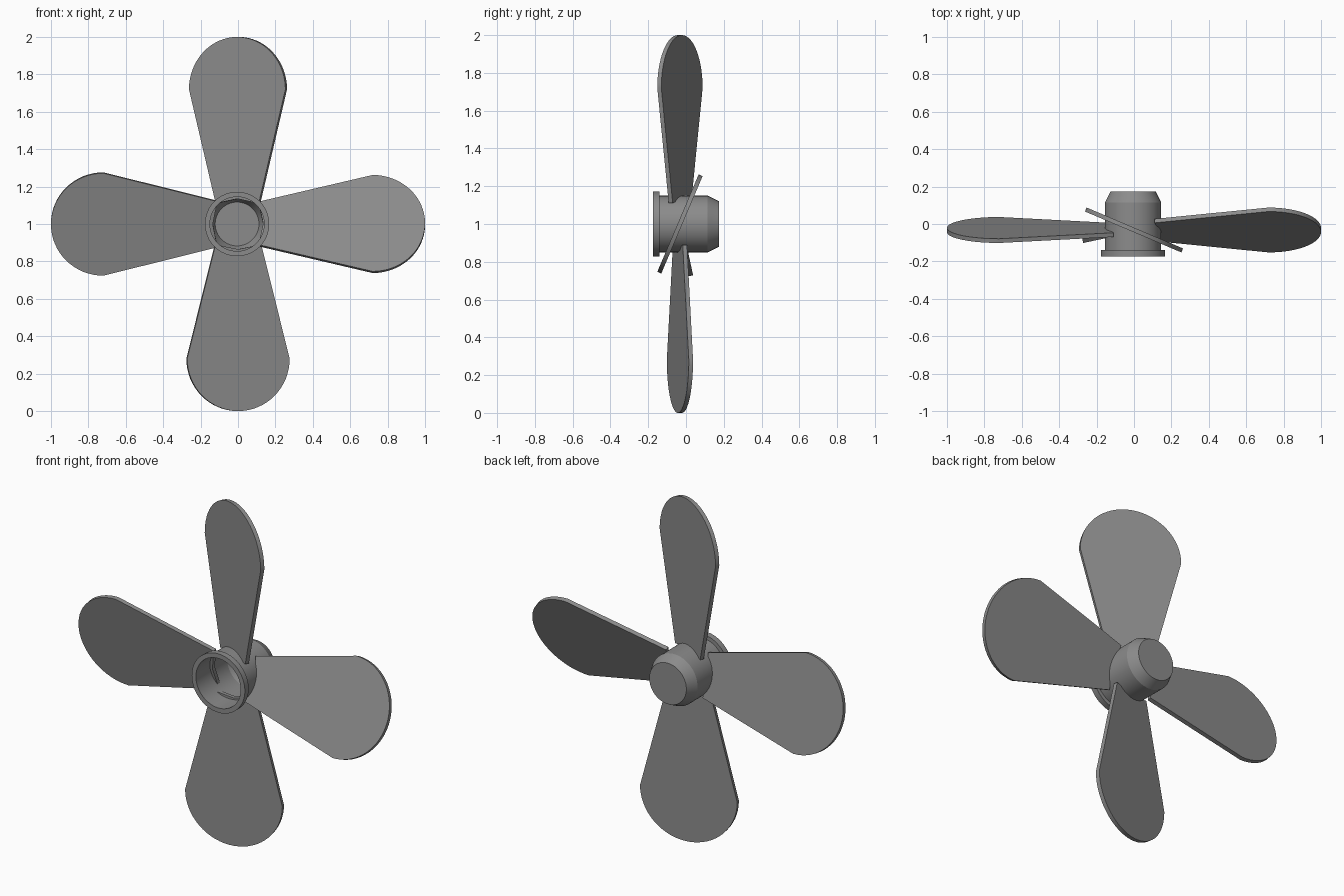
import bpy, bmesh, math
from mathutils import Matrix, Vector

cube = bpy.data.objects.get("Cube")
if cube:
    bpy.data.objects.remove(cube, do_unlink=True)

# One grey metal for every part
grey = bpy.data.materials.new("grey_metal")
grey.use_nodes = True
grey.diffuse_color = (0.26, 0.26, 0.26, 1)
grey.node_tree.nodes["Principled BSDF"].inputs["Base Color"].default_value = grey.diffuse_color


def finish(bm, name):
    bmesh.ops.recalc_face_normals(bm, faces=bm.faces)
    mesh = bpy.data.meshes.new(name)
    bm.to_mesh(mesh)
    bm.free()
    mesh.materials.append(grey)
    obj = bpy.data.objects.new(name, mesh)
    bpy.context.collection.objects.link(obj)
    bpy.ops.object.select_all(action='DESELECT')
    obj.select_set(True)
    bpy.context.view_layer.objects.active = obj
    bpy.ops.object.shade_smooth_by_angle(angle=math.radians(25))
    return obj


# Hollow hub with front collar and tapered closed back, as (radius, y)
HUB = [(0, 0.175), (0.12, 0.175), (0.15, 0.115), (0.15, -0.14), (0.172, -0.14),
       (0.172, -0.175), (0.145, -0.175), (0.145, 0.112), (0.117, 0.17), (0, 0.17)]
bm = bmesh.new()
verts = [bm.verts.new((r - 0.005, y, 1)) for r, y in HUB]
edges = [bm.edges.new(pair) for pair in zip(verts, verts[1:])]
bmesh.ops.spin(bm, geom=verts + edges, cent=(-0.005, 0, 1), axis=(0, 1, 0),
               angle=math.tau, steps=64, use_merge=True)
bmesh.ops.remove_doubles(bm, verts=bm.verts, dist=0.0001)
finish(bm, "hub")


def blade(name, turn, pitch, thickness=0.023):
    """Flat paddle with a round tip, pitched about its length, then turned round the hub."""
    bm = bmesh.new()
    outline = [(-0.125, 0.11), (0, 0.135), (0.125, 0.11)]
    for i in range(33):
        a = math.pi * i / 32
        outline.append((0.28 * math.cos(a), 0.72 + 0.28 * math.sin(a)))
    face = bm.faces.new([bm.verts.new((u, -thickness / 2, r)) for u, r in outline])
    extruded = bmesh.ops.extrude_face_region(bm, geom=[face])["geom"]
    bmesh.ops.translate(bm, vec=(0, thickness, 0),
                        verts=[g for g in extruded if isinstance(g, bmesh.types.BMVert)])
    place = (Matrix.Translation(Vector((0, -0.032, 1)))
             @ Matrix.Rotation(math.radians(turn), 4, 'Y')
             @ Matrix.Rotation(math.radians(-pitch), 4, 'Z'))
    bmesh.ops.transform(bm, matrix=place, verts=bm.verts)
    finish(bm, name)


# Two steep blades and two shallower ones
blade("top_blade", 0, 23, )
blade("left_blade", 90, 23)
blade("bottom_blade", 180, 12)
blade("right_blade", 270, 12)
